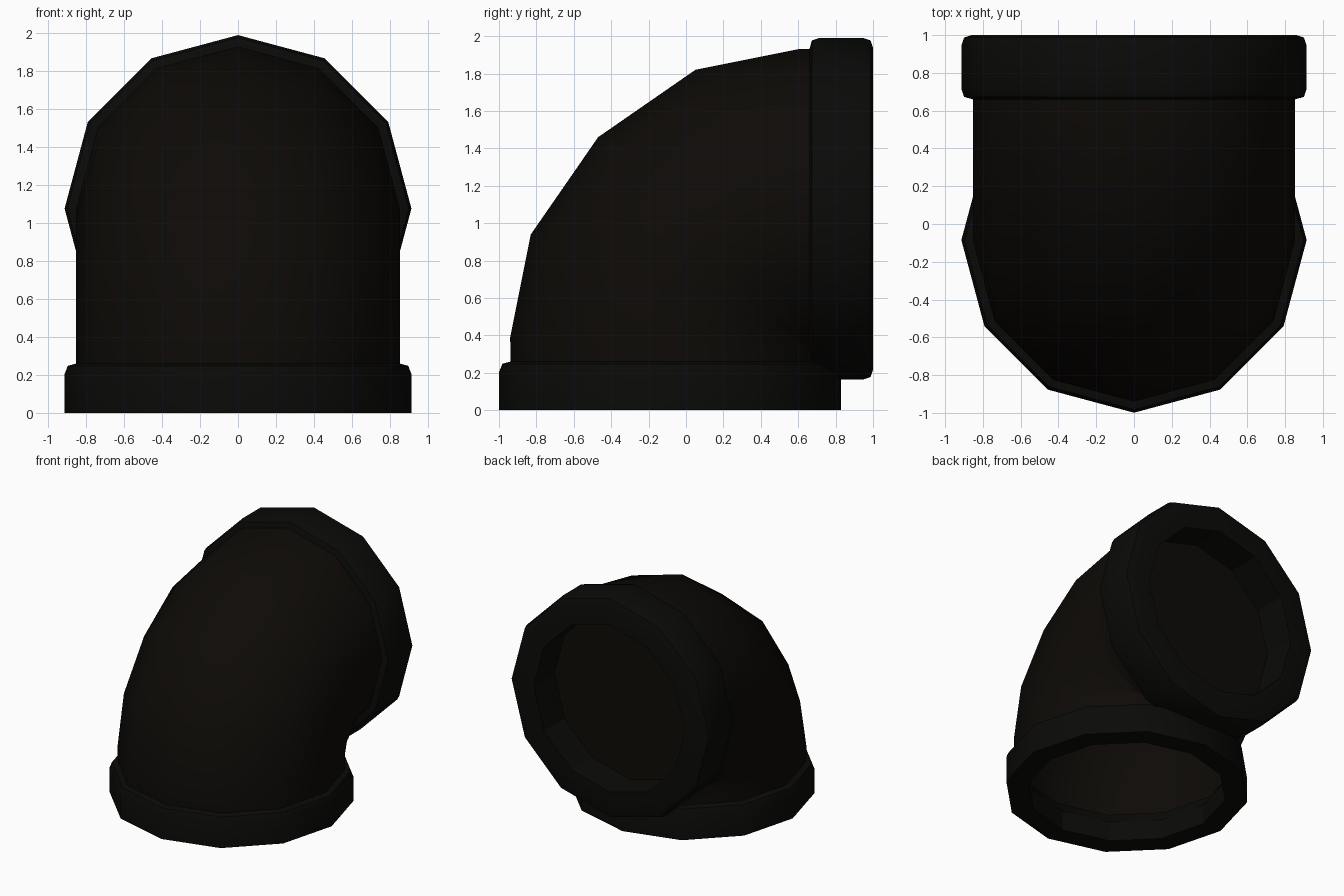
import bpy, bmesh
from math import sin, cos, pi, radians

if "Cube" in bpy.data.objects:
    bpy.data.objects.remove(bpy.data.objects["Cube"])

SIDES = 12
R = 0.853                      # pipe radius
CY, CZ = -0.085, 1.077         # axis of lower opening (y) and of upper opening (z)
GY, GZ = 0.60, 0.39            # centre of the bend


def material(name, colour):
    m = bpy.data.materials.new(name)
    m.diffuse_color = (*colour, 1)
    m.use_nodes = True
    m.node_tree.nodes["Principled BSDF"].inputs["Base Color"].default_value = m.diffuse_color
    return m


pipe_mat = material("pipe_brown_black", (0.004, 0.003, 0.002))
collar_mat = material("collar_black", (0.003, 0.003, 0.0025))


def loft(name, rings, mat, closed=False, flat=(), cap_end=False):
    """Skin a list of rings; optionally join last to first; some bands stay flat."""
    bm = bmesh.new()
    loops = [[bm.verts.new(p) for p in ring] for ring in rings]
    count = len(loops) if closed else len(loops) - 1
    flat_faces = []
    for i in range(count):
        a, b = loops[i], loops[(i + 1) % len(loops)]
        for j in range(SIDES):
            k = (j + 1) % SIDES
            f = bm.faces.new((a[j], a[k], b[k], b[j]))
            if i in flat:
                flat_faces.append(f)
    if cap_end:
        flat_faces.append(bm.faces.new(loops[-1]))
    bmesh.ops.recalc_face_normals(bm, faces=bm.faces)
    bm.faces.index_update()
    flat_ids = [f.index for f in flat_faces]
    me = bpy.data.meshes.new(name)
    bm.to_mesh(me)
    bm.free()
    me.materials.append(mat)
    ob = bpy.data.objects.new(name, me)
    bpy.context.collection.objects.link(ob)
    bpy.context.view_layer.objects.active = ob
    ob.select_set(True)
    bpy.ops.object.shade_smooth_by_angle(angle=radians(40))
    ob.select_set(False)
    for i in flat_ids:
        me.polygons[i].use_smooth = False
    return ob


def angles():
    return [2 * pi * j / SIDES for j in range(SIDES)]


def low_ring(r, z):
    return [(r * cos(a), CY - r * sin(a), z) for a in angles()]


def high_ring(r, y):
    return [(r * cos(a), y, CZ + r * sin(a)) for a in angles()]


def bend_ring(deg, outer):
    t = radians(deg)
    out = []
    for a in angles():
        d = outer - R + R * sin(a)
        out.append((R * cos(a), GY - d * cos(t), GZ + d * sin(t)))
    return out


# curved pipe body, closed at the upper end inside the collar
bends = [(0, 1.54), (21, 1.532), (45, 1.513), (69, 1.532), (90, 1.54)]
loft("elbow_pipe",
     [low_ring(R, 0.25)] + [bend_ring(*b) for b in bends] + [high_ring(R, 0.73)],
     pipe_mat, cap_end=True)

# lower collar, cut flat at the ground
low_profile = [(0.914, 0), (0.914, 0.205), (0.897, 0.248), (0.853, 0.26),
               (0.81, 0.26), (0.745, 0.16), (0.745, 0)]
loft("lower_collar", [low_ring(r, z) for r, z in low_profile], collar_mat, True, flat=(5,))

# upper collar, rounded on both rims
high_profile = [(0.86, 1.0), (0.90, 0.987), (0.914, 0.945), (0.914, 0.715),
                (0.90, 0.673), (0.853, 0.66), (0.81, 0.66), (0.69, 0.73), (0.69, 1.0)]
loft("upper_collar", [high_ring(r, y) for r, y in high_profile], collar_mat, True, flat=(7,))
